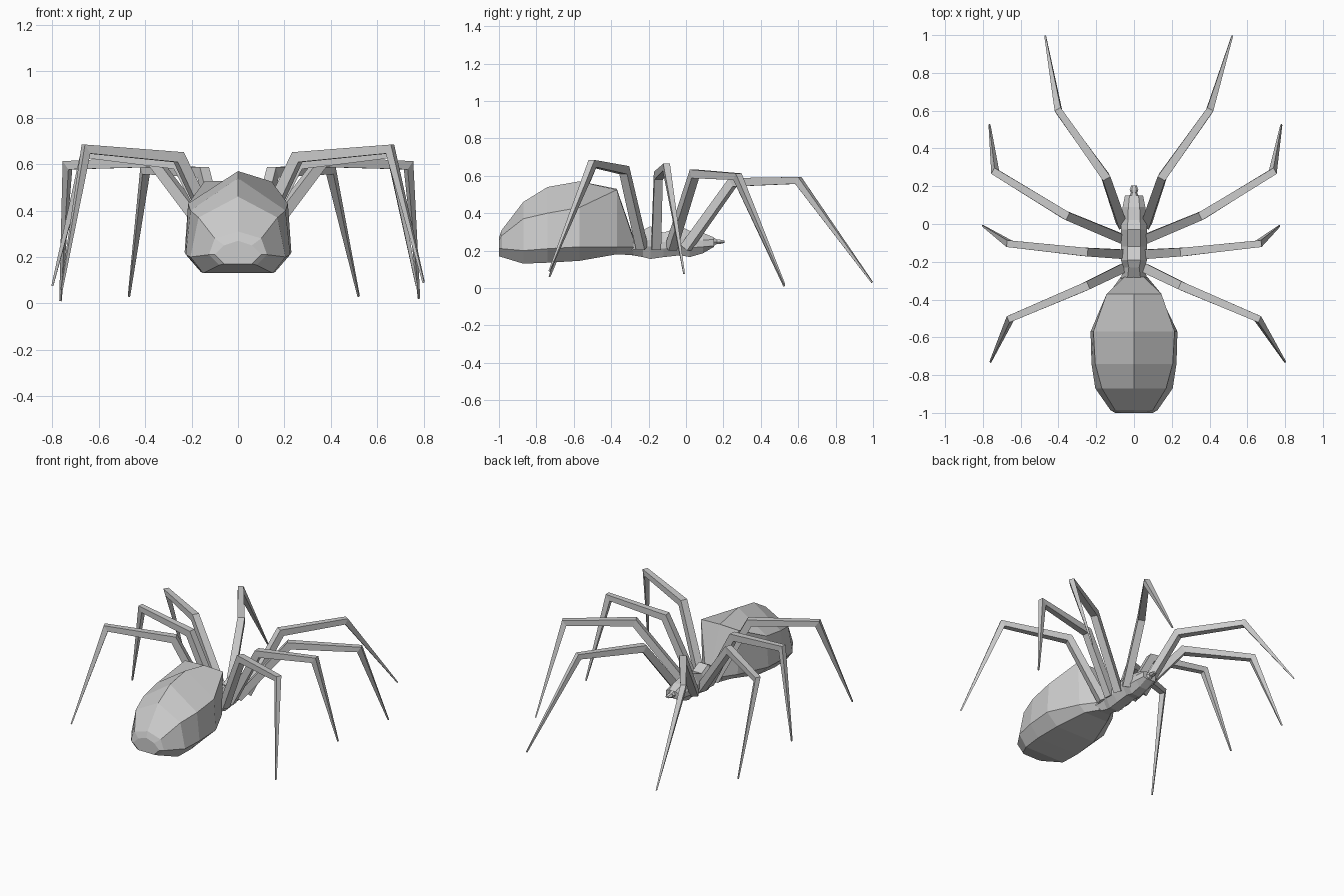
import bpy, bmesh
from mathutils import Vector

if "Cube" in bpy.data.objects:
    bpy.data.objects.remove(bpy.data.objects["Cube"])


def loft(name, rings):
    """Skin a list of equal-length rings and cap both ends."""
    bm = bmesh.new()
    loops = [[bm.verts.new(p) for p in r] for r in rings]
    n = len(loops[0])
    for a, b in zip(loops, loops[1:]):
        for i in range(n):
            j = (i + 1) % n
            bm.faces.new((a[i], a[j], b[j], b[i]))
    bm.faces.new(loops[0])
    bm.faces.new(loops[-1])
    bmesh.ops.remove_doubles(bm, verts=bm.verts, dist=0.0005)
    bmesh.ops.recalc_face_normals(bm, faces=bm.faces)
    me = bpy.data.meshes.new(name)
    bm.to_mesh(me)
    bm.free()
    ob = bpy.data.objects.new(name, me)
    bpy.context.collection.objects.link(ob)
    return ob


def half_ring(y, half):
    """Mirror a half cross-section (x, z), given from top to bottom."""
    right = [Vector((x, y, z)) for x, z in half]
    left = [Vector((-x, y, z)) for x, z in reversed(half) if x > 0]
    return right + left


def leg(name, pts, sizes):
    """Square tapering tube with mitred knees."""
    pts = [Vector(p) for p in pts]
    plan = pts[2] - pts[0]
    side = Vector((-plan.y, plan.x, 0)).normalized()
    rings = []
    for i, p in enumerate(pts):
        d0 = (p - pts[i - 1]).normalized() if i else None
        d1 = (pts[i + 1] - p).normalized() if i < 3 else None
        t = ((d0 or d1) + (d1 or d0)).normalized()
        up = side.cross(t).normalized()
        h = sizes[i] / 2
        k = h / max(0.6, t.dot(d1 or d0))
        rings.append([p + side * h * a + up * k * b
                      for a, b in ((1, 1), (1, -1), (-1, -1), (-1, 1))])
    return loft(name, rings)


# Abdomen: top ridge, shoulder ridge, lower side, belly edge
abdomen = [
    (-1.00, [(0, .27), (.06, .25), (.10, .21), (.06, .17)]),
    (-.985, [(0, .31), (.10, .28), (.125, .21), (.08, .165)]),
    (-.87, [(0, .46), (.17, .37), (.205, .20), (.15, .13)]),
    (-.74, [(0, .54), (.205, .40), (.225, .21), (.16, .135)]),
    (-.57, [(0, .57), (.215, .43), (.23, .22), (.15, .145)]),
    (-.37, [(0, .53), (.145, .525), (.135, .22), (.09, .18)]),
    (-.28, [(0, .27), (.05, .26), (.07, .22), (.045, .175)]),
]
loft("abdomen", [half_ring(y, h) for y, h in abdomen])

# Thorax and head: flat top strip, flank, flat underside
body = [(-.29, .07, .27, .175), (-.23, .055, .31, .165), (-.19, .07, .33, .155),
        (-.12, .07, .295, .165), (-.03, .07, .33, .175), (.02, .065, .305, .165),
        (.09, .06, .295, .185), (.15, .048, .27, .22)]
loft("thorax", [half_ring(y, [(w * .5, t), (w, (t + b) / 2 + .015),
                              (w, (t + b) / 2 - .02), (w * .5, b)])
                for y, w, t, b in body])

# Mouth tip
snout = [(.145, .028, .025), (.165, .016, .012), (.18, .023, .012), (.205, .014, .006)]
loft("mouth", [half_ring(y, [(w * .5, .247 + h), (w, .247), (w * .5, .247 - h)])
               for y, w, h in snout])

# Legs: hip, first knee, second knee, then the right and left feet
legs = {
    "front_leg": [(.065, .00, .215), (.15, .25, .565), (.40, .60, .575),
                  (.52, .995, .03), (-.47, .995, .03)],
    "second_leg": [(.06, -.08, .215), (.36, .045, .61), (.735, .275, .595),
                   (.78, .525, .02), (-.765, .525, .01)],
    "third_leg": [(.06, -.16, .215), (.26, -.148, .60), (.66, -.105, .645),
                  (.77, -.01, .075), (-.80, -.01, .075)],
    "back_leg": [(.06, -.235, .215), (.255, -.33, .63), (.655, -.50, .665),
                 (.80, -.73, .09), (-.76, -.73, .06)],
}
for name, (hip, k1, k2, foot_r, foot_l) in legs.items():
    sizes = (.05, .045, .036, .008)
    leg(name + "_right", [hip, k1, k2, foot_r], sizes)
    flip = [(-x, y, z) for x, y, z in (hip, k1, k2)]
    leg(name + "_left", flip + [foot_l], sizes)
